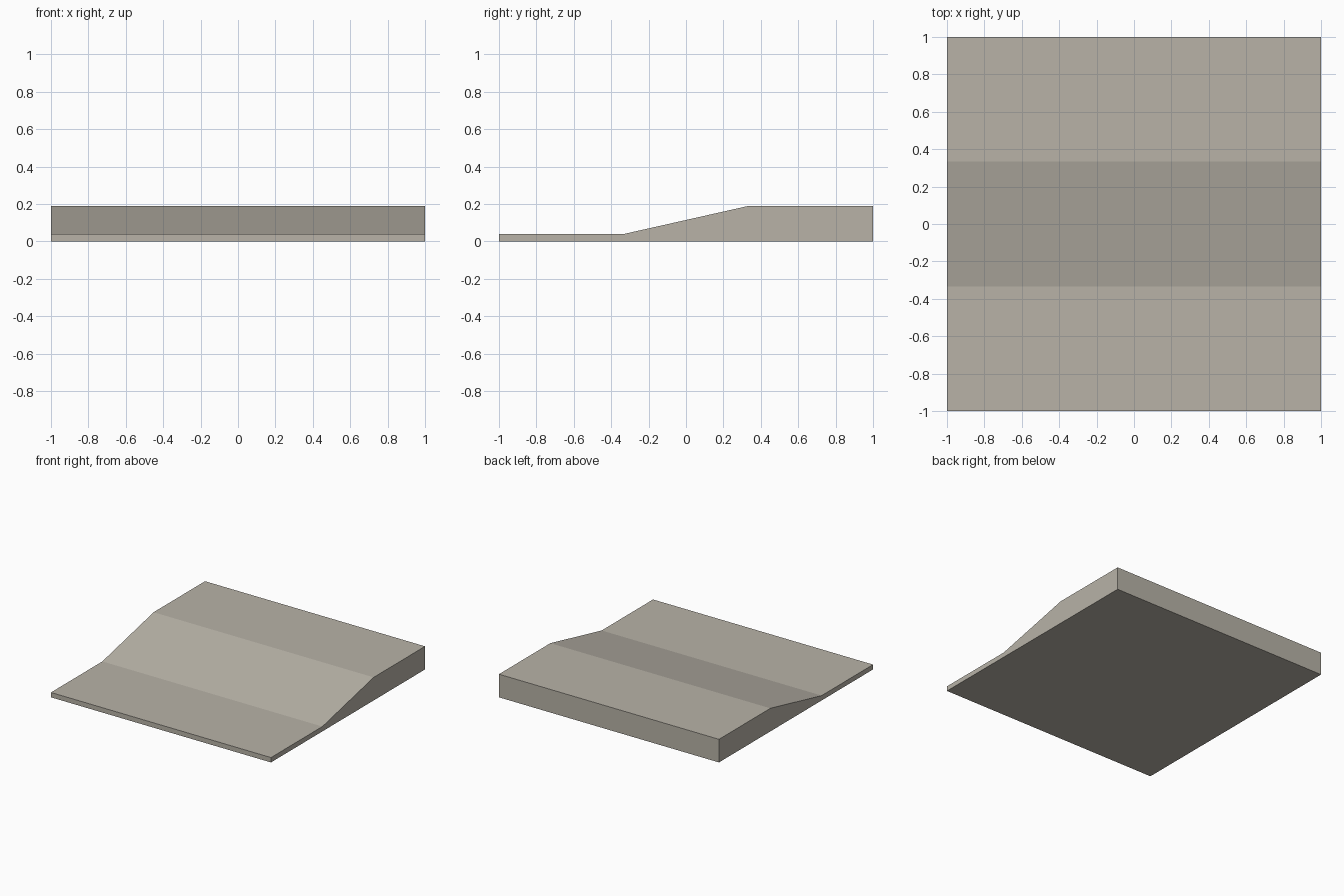
import bpy
import bmesh

cube = bpy.data.objects.get("Cube")
if cube:
    bpy.data.objects.remove(cube, do_unlink=True)

# Single stone colour
STONE = (0.48, 0.45, 0.39, 1.0)
stone = bpy.data.materials.new("warm grey stone")
stone.use_nodes = True
stone.diffuse_color = STONE
stone.node_tree.nodes["Principled BSDF"].inputs["Base Color"].default_value = STONE

LOW, HIGH = 0.04, 0.19
HALF, SLOPE = 1.0, 0.333

# Side profile (y, z): low landing, slope, high landing
profile = [(-HALF, 0), (HALF, 0), (HALF, HIGH),
           (SLOPE, HIGH), (-SLOPE, LOW), (-HALF, LOW)]

# Extrude the profile across the full width
bm = bmesh.new()
side = bm.faces.new([bm.verts.new((-HALF, y, z)) for y, z in profile])
result = bmesh.ops.extrude_face_region(bm, geom=[side])
moved = [v for v in result["geom"] if isinstance(v, bmesh.types.BMVert)]
bmesh.ops.translate(bm, verts=moved, vec=(2 * HALF, 0, 0))
bmesh.ops.recalc_face_normals(bm, faces=bm.faces)

mesh = bpy.data.meshes.new("ramp_slab")
bm.to_mesh(mesh)
bm.free()
mesh.materials.append(stone)
ramp = bpy.data.objects.new("ramp_slab", mesh)
bpy.context.collection.objects.link(ramp)
